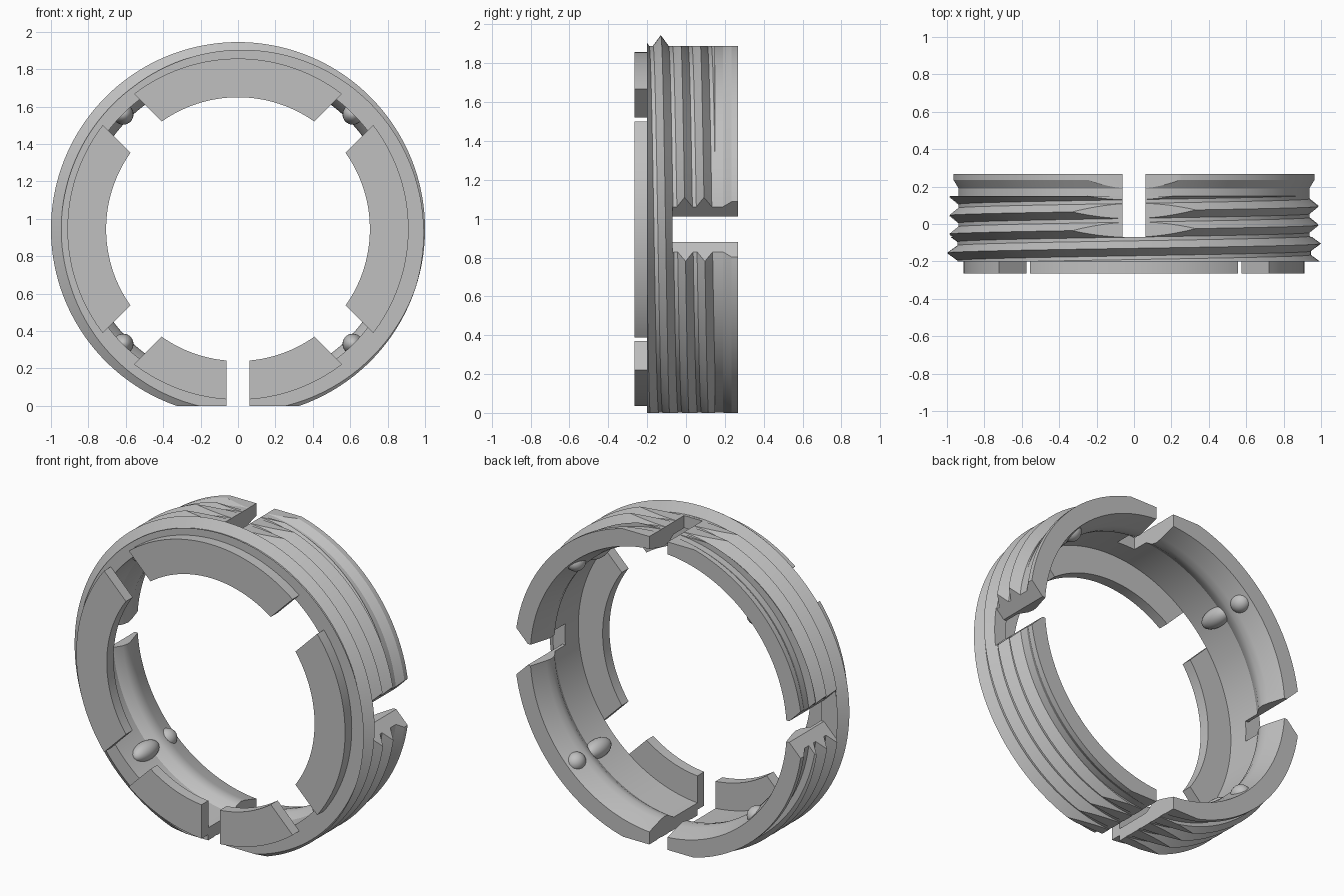
import bpy, bmesh, math
from mathutils import Vector

if "Cube" in bpy.data.objects:
    bpy.data.objects.remove(bpy.data.objects["Cube"], do_unlink=True)

CZ = 0.945                      # height of the ring axis
FRONT, FACE, BACK = -0.265, -0.2, 0.267
VALLEY, PEAK, PITCH = 0.945, 1.0, 0.1
THREAD_END, THREAD_HALF = 0.15, 0.04
STEPS = 240

grey = bpy.data.materials.new("plain grey")
grey.use_nodes = True
grey.diffuse_color = (0.53, 0.53, 0.53, 1)
grey.node_tree.nodes["Principled BSDF"].inputs["Base Color"].default_value = (0.53, 0.53, 0.53, 1)


def finish(name, bm):
    bmesh.ops.recalc_face_normals(bm, faces=bm.faces)
    mesh = bpy.data.meshes.new(name)
    bm.to_mesh(mesh)
    bm.free()
    mesh.materials.append(grey)
    obj = bpy.data.objects.new(name, mesh)
    bpy.context.collection.objects.link(obj)
    return obj


def activate(obj):
    bpy.ops.object.select_all(action='DESELECT')
    obj.select_set(True)
    bpy.context.view_layer.objects.active = obj


def smooth(obj):
    activate(obj)
    bpy.ops.object.shade_smooth_by_angle(angle=math.radians(25))


def prism(name, outline, y0, y1):
    """Extrude an (x, z) outline, relative to the ring axis, along y."""
    bm = bmesh.new()
    a = [bm.verts.new((x, y0, z + CZ)) for x, z in outline]
    b = [bm.verts.new((x, y1, z + CZ)) for x, z in outline]
    bm.faces.new(a)
    bm.faces.new(b[::-1])
    n = len(a)
    for i in range(n):
        j = (i + 1) % n
        bm.faces.new((a[i], b[i], b[j], a[j]))
    return finish(name, bm)


def box(name, x, z0, z1, y0, y1):
    return prism(name, [(-x, z0), (x, z0), (x, z1), (-x, z1)], y0, y1)


def cut(obj, cutter):
    activate(obj)
    mod = obj.modifiers.new("cut", 'BOOLEAN')
    mod.operation = 'DIFFERENCE'
    mod.solver = 'EXACT'
    mod.object = cutter
    bpy.ops.object.modifier_apply(modifier=mod.name)


# Threaded body: a closed profile swept round the axis, with a helical thread
inner = [(BACK, 0.87), (0.16, 0.838), (0.12, 0.83), (0.08, 0.838), (0.03, 0.87), (FACE, 0.87)]
lip = [(THREAD_END, VALLEY), (0.19, VALLEY), (0.235, 0.975), (BACK, 0.975)]


def section(turn):
    start = -0.155 + PITCH * turn

    def radius(y):
        off = (y - start) / PITCH
        d = abs(off - round(off)) * PITCH
        return VALLEY + (PEAK - VALLEY) * max(0, 1 - d / THREAD_HALF)

    ys = [FACE]
    for k in range(-1, 4):
        ys += [start + k * PITCH + s * THREAD_HALF for s in (-1, 0, 1)]
    ys = [min(max(y, FACE), THREAD_END) for y in ys + [THREAD_END]]
    return [(y, radius(y)) for y in ys] + lip + inner


bm = bmesh.new()
shared = {}


def vert(phi, y, r):
    co = Vector((-r * math.cos(phi), y, CZ + r * math.sin(phi)))
    key = tuple(round(c, 4) + 0.0 for c in co)
    if key not in shared:
        shared[key] = bm.verts.new(co)
    return shared[key]


columns = [[vert(2 * math.pi * i / STEPS, y, r) for y, r in section(i / STEPS)]
           for i in range(STEPS + 1)]
for a, b in zip(columns, columns[1:]):
    n = len(a)
    for i in range(n):
        j = (i + 1) % n
        corners = list(dict.fromkeys((a[i], a[j], b[j], b[i])))
        if len(corners) > 2 and not bm.faces.get(corners):
            bm.faces.new(corners)
body = finish("threaded_ring", bm)

# Cutters: flats, bottom gap, top slot and flared side slots
bottom_flat = box("bottom_flat_cutter", 1.2, -1.3, -CZ, -0.5, 0.5)
top_flat = box("top_flat_cutter", 1.2, 0.944, 1.3, -0.085, 0.5)
bottom_gap = box("bottom_gap_cutter", 0.062, -1.3, -0.5, -0.5, 0.5)
top_slot = box("top_slot_cutter", 0.062, 0.5, 1.3, -0.07, 0.5)
flare = [(0.5, -0.065), (0.887, -0.065), (1.1, -0.278), (1.1, 0.278), (0.887, 0.065), (0.5, 0.065)]
side_slots = [prism("side_slot_cutter", [(s * x, z) for x, z in flare], -0.07, 0.5) for s in (1, -1)]
cutters = [bottom_flat, top_flat, bottom_gap, top_slot] + side_slots
for c in cutters:
    c.hide_render = True
    cut(body, c)
smooth(body)

# Four front tabs, separated by parallel-sided diagonal gaps
def arc(r, middle, steps=40):
    half = math.pi / 4 - math.asin(0.167 / (math.sqrt(2) * r))
    return [(r * math.cos(middle + half * t), r * math.sin(middle + half * t))
            for t in (2 * i / steps - 1 for i in range(steps + 1))]


for i, side in enumerate(("left", "top", "right", "bottom")):
    mid = i * math.pi / 2
    tab = prism(side + "_front_tab", arc(0.912, mid) + arc(0.705, mid)[::-1], FRONT, FACE + 0.001)
    if side == "bottom":
        cut(tab, bottom_gap)
    smooth(tab)

# Rounded snap bumps on the inner wall, at each diagonal
for i in range(4):
    angle = math.pi / 4 + i * math.pi / 2
    for name, y, length in (("long_bump", -0.02, 0.11), ("short_bump", 0.19, 0.06)):
        bm = bmesh.new()
        bmesh.ops.create_uvsphere(bm, u_segments=24, v_segments=14, radius=0.055)
        for v in bm.verts:
            v.co.y *= length / 0.055
            v.co += Vector((0.868 * math.cos(angle), y, CZ + 0.868 * math.sin(angle)))
        smooth(finish(name, bm))

for c in cutters:
    bpy.data.objects.remove(c, do_unlink=True)
